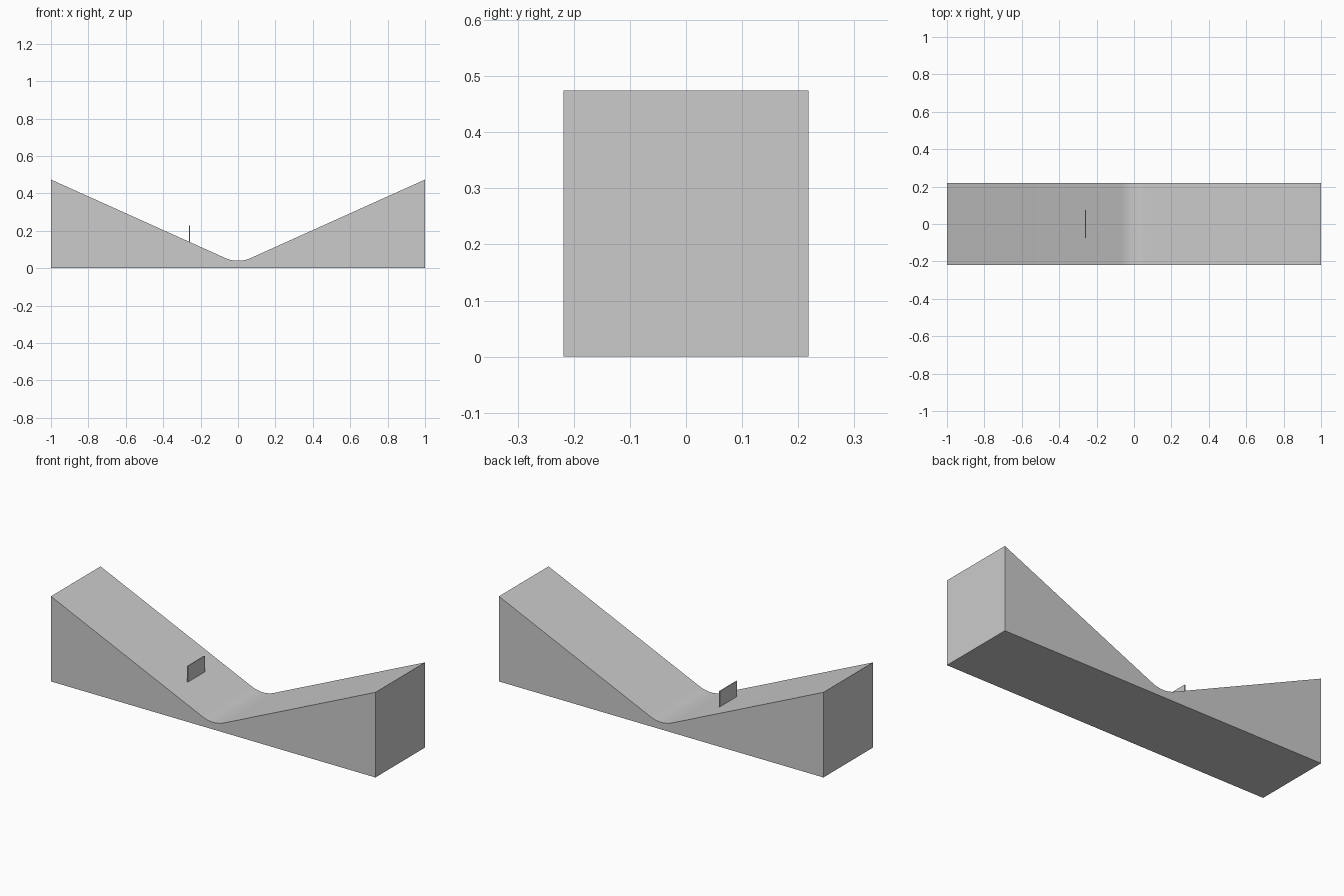
import bpy, bmesh, math

if "Cube" in bpy.data.objects:
    bpy.data.objects.remove(bpy.data.objects["Cube"])

HALF_W, END_H, SLOPE, FLOOR = 0.2185, 0.474, 0.45, 0.04

# Rounded valley: arc tangent to both slopes
ang = math.atan(SLOPE)
radius = (FLOOR - (END_H - SLOPE)) / (1 / math.cos(ang) - 1)
n = 10
arc = [-ang + 2 * ang * i / n for i in range(n + 1)]
profile = [(-1, 0), (-1, END_H)]
profile += [(radius * math.sin(a), FLOOR + radius * (1 - math.cos(a))) for a in arc]
profile += [(1, END_H), (1, 0)]

# Ramp block: profile extruded along y
bm = bmesh.new()
face = bm.faces.new([bm.verts.new((x, -HALF_W, z)) for x, z in profile])
ext = bmesh.ops.extrude_face_region(bm, geom=[face])
verts = [v for v in ext["geom"] if isinstance(v, bmesh.types.BMVert)]
bmesh.ops.translate(bm, verts=verts, vec=(0, 2 * HALF_W, 0))
bmesh.ops.recalc_face_normals(bm, faces=bm.faces)
mesh = bpy.data.meshes.new("valley_block")
bm.to_mesh(mesh)
bm.free()
block = bpy.data.objects.new("valley_block", mesh)
bpy.context.collection.objects.link(block)
bpy.context.view_layer.objects.active = block
block.select_set(True)
bpy.ops.object.shade_smooth_by_angle(angle=math.radians(20))

# Thin upright plate standing on the left slope
bottom, top = 0.137, 0.228
bpy.ops.mesh.primitive_cube_add(size=1, location=(-0.26, 0, (bottom + top) / 2))
plate = bpy.context.object
plate.name = "upright_plate"
plate.scale = (0.006, 0.15, top - bottom)
bpy.ops.object.transform_apply(location=False, rotation=False, scale=True)
